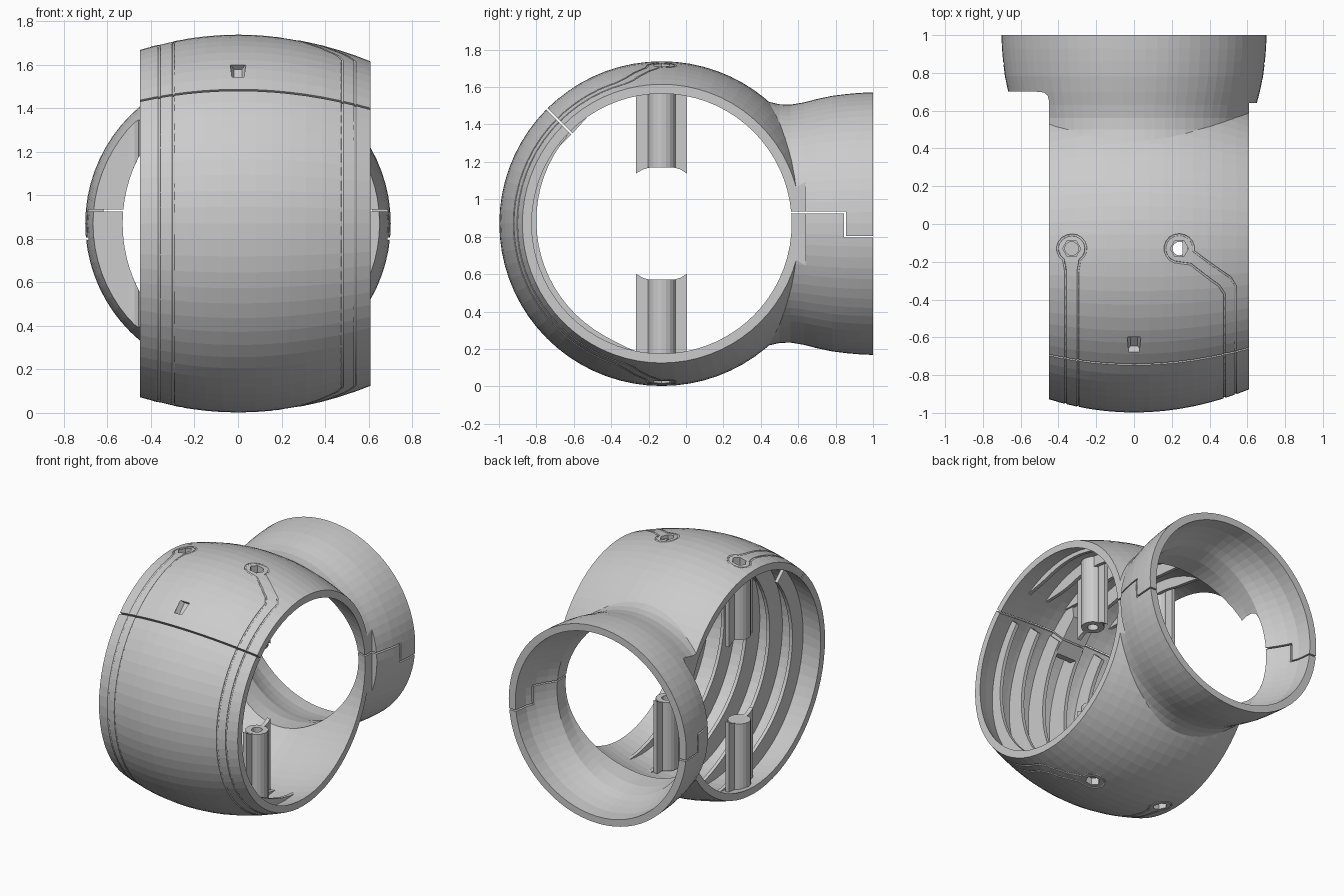
import bpy, bmesh
from math import sin, cos, pi, radians, ceil, hypot

if "Cube" in bpy.data.objects:
    bpy.data.objects.remove(bpy.data.objects["Cube"])

CY, CZ = -0.13, 0.87            # barrel axis


def R(x):                       # barrel outer radius along x
    return 0.868 - 0.33 * x * x - 0.015 * min(x, 0) ** 2


def make(name, rings):
    """Solid from a stack of closed rings, capped at both ends."""
    bm = bmesh.new()
    vs = [[bm.verts.new(p) for p in r] for r in rings]
    n = len(rings[0])
    for a, b in zip(vs, vs[1:]):
        for i in range(n):
            j = (i + 1) % n
            bm.faces.new((a[i], a[j], b[j], b[i]))
    bm.faces.new(vs[0])
    bm.faces.new(vs[-1])
    bmesh.ops.recalc_face_normals(bm, faces=bm.faces)
    me = bpy.data.meshes.new(name)
    bm.to_mesh(me)
    bm.free()
    ob = bpy.data.objects.new(name, me)
    bpy.context.collection.objects.link(ob)
    return ob


def loft(name, axis, secs, n=72, c=None):
    """Elliptical sections (position, radius a, radius b) along an axis."""
    rings = []
    for t, a, b in secs:
        ring = []
        for i in range(n):
            u, v = a * cos(2 * pi * i / n), b * sin(2 * pi * i / n)
            if axis == 'x':
                ring.append((t, CY + u, CZ + v))
            elif axis == 'y':
                ring.append((u, t, CZ + v))
            else:
                ring.append((c[0] + u, c[1] + v, t))
        rings.append(ring)
    return make(name, rings)


def prism(name, axis, pts, lo, hi):
    """Polygon extruded along x (pts are y,z) or z (pts are x,y)."""
    f = (lambda p, t: (t, p[0], p[1])) if axis == 'x' else (lambda p, t: (p[0], p[1], t))
    return make(name, [[f(p, t) for p in pts] for t in (lo, hi)])


def boolean(ob, tool, op='DIFFERENCE'):
    m = ob.modifiers.new('b', 'BOOLEAN')
    m.operation, m.object, m.solver = op, tool, 'EXACT'
    dg = bpy.context.evaluated_depsgraph_get()
    me = bpy.data.meshes.new_from_object(ob.evaluated_get(dg))
    ob.modifiers.clear()
    ob.data = me
    bpy.data.objects.remove(tool)


# Barrel body and rear neck
xs = [-0.46 + 1.08 * i / 14 for i in range(15)]
body = loft('barrel_shell', 'x', [(x, R(x), R(x)) for x in xs])
neck = [(0.3, .62), (.38, .672), (.44, .652), (.5, .638), (.56, .636), (.63, .648), (.7, .666),
        (.78, .683), (.86, .693), (.93, .699), (1.0, .702)]
boolean(body, loft('neck', 'y', [(y, r, r) for y, r in neck]), 'UNION')
xi = [-0.6] + xs + [0.75]
boolean(body, loft('bore', 'x', [(x, R(x) - .05, R(x) - .05) for x in xi]))
boolean(body, loft('neck_bore', 'y', [(.35, .5, .56), (.6, .54, .575), (.7, .53, .6), (.76, .57, .62),
                                      (.83, .61, .637), (.9, .638, .65), (1.05, .655, .655)]))
# Side openings trimmed around the neck
boolean(body, prism('trim_left', 'z', [(-1, -1.2), (-.45, -1.2), (-.45, .65), (-.457, .68), (-.475, .695),
                                       (-.5, .7), (-1, .705)], -1, 3))
boolean(body, prism('trim_right', 'z', [(1, -1.2), (.61, -1.2), (.61, .64), (1, .64)], -1, 3))

# Clamp lug behind the front seam
boolean(body, prism('lug', 'x', [(-.75, 1.42), (-.735, 1.29), (-.68, 1.28), (-.6, 1.36), (-.5, 1.47),
                                 (-.52, 1.595), (-.64, 1.51)], -.09, .09), 'UNION')

# Posts with side wings, hex recesses and screw holes, top and bottom
posts = []
for x in (-.33, .24):
    for top in (False, True):
        z = (lambda v: 1.74 - v) if top else (lambda v: v)
        p = loft('post', 'z', [(z(.08), .075, .075), (z(.57), .075, .075)], 20, (x, CY))
        wing = [(-.268, .08), (.005, .08), (.005, .602), (-.03, .58), (-.08, .566), (-.18, .566),
                (-.23, .58), (-.268, .602)]
        boolean(p, prism('wing', 'x', [(a, z(b)) for a, b in wing], x - .014, x + .014), 'UNION')
        for o in (body, p):
            boolean(o, loft('hex', 'z', [(z(-.1), .048, .048), (z(.13), .048, .048)], 6, (x, CY)))
        if top or x > 0:
            boolean(p, loft('hole', 'z', [(z(-.1), .036, .036), (z(.8), .036, .036)], 16, (x, CY)))
        p.name = ('upper' if top else 'lower') + '_post'
        posts.append(p)

# Slanted hex screw pocket on the front
hexring = []
for d in (-.045, .05):
    ring = []
    for i in range(6):
        a, b = .036 * cos(i * pi / 3), .036 * sin(i * pi / 3)
        ring.append((a, -.635 + .707 * (d - b), 1.565 + .707 * (d + b)))
    hexring.append(ring)
boolean(body, make('screw_pocket', hexring))

# Split lines: slanted front seam and stepped neck seam
s, w = .7071, .005
boolean(body, prism('front_seam', 'x', [(CY - s * r - e * s, CZ + s * r - e * s)
                                        for r, e in ((.6, w), (1, w), (1, -w), (.6, -w))], -.8, .9))
boolean(body, prism('neck_seam', 'x', [(.4, .935), (.4, .925), (.845, .925), (.845, .795), (1.1, .795),
                                       (1.1, .805), (.855, .805), (.855, .935)], -1, 1))


# Fine band grooves wrapping the front between the hex recesses
def groove(half):
    full = half + [(x, pi * .87 - t) for x, t in reversed(half)]
    pts = []
    for (x0, t0), (x1, t1) in zip(full, full[1:] + full[:1]):
        n = max(1, ceil(hypot(x1 - x0, t1 - t0) / .06))
        pts += [(x0 + (x1 - x0) * i / n, t0 + (t1 - t0) * i / n) for i in range(n)]
    cu = bpy.data.curves.new('groove', 'CURVE')
    cu.dimensions, cu.bevel_depth, cu.bevel_resolution = '3D', .007, 0
    sp = cu.splines.new('POLY')
    sp.points.add(len(pts) - 1)
    sp.use_cyclic_u = True
    for q, (x, t) in zip(sp.points, pts):
        a = pi / 2 + t / .87
        q.co = (x, CY + R(x) * cos(a), CZ + R(x) * sin(a), 1)
    co = bpy.data.objects.new('groove_curve', cu)
    bpy.context.collection.objects.link(co)
    dg = bpy.context.evaluated_depsgraph_get()
    me = bpy.data.meshes.new_from_object(co.evaluated_get(dg))
    bm = bmesh.new()
    bm.from_mesh(me)
    bmesh.ops.recalc_face_normals(bm, faces=bm.faces)
    bm.to_mesh(me)
    bm.free()
    bpy.data.objects.remove(co)
    tool = bpy.data.objects.new('groove_tool', me)
    bpy.context.collection.objects.link(tool)
    boolean(body, tool)


def arc(xc, a0, a1, n=14):
    return [(xc + .076 * cos(radians(a0 + (a1 - a0) * i / n)),
             -.076 * sin(radians(a0 + (a1 - a0) * i / n))) for i in range(n + 1)]


groove([(-.363, .13)] + arc(-.33, 235, -55) + [(-.297, .13)])
groove([(.48, .27), (.45, .215), (.30, .085)] + arc(.24, 270, -10) + [(.51, .17), (.538, .225)])


# Crescent stiffening ribs inside the front and roof
def rib(name, x, a0, a1, taper_start):
    outer, inner, n = [], [], 28
    ro = R(x) - .025
    for i in range(n + 1):
        f = i / n
        a = radians(a0 + (a1 - a0) * f)
        k = min(1, (1 - f) / .3)
        if taper_start:
            k = min(k, f / .3)
        ri = ro - .01 - max(0, ro - .01 - (.70 + .03 * cos(a) + .015 * sin(a))) * sin(k * pi / 2)
        outer.append((CY + ro * cos(a), CZ + ro * sin(a)))
        inner.append((CY + ri * cos(a), CZ + ri * sin(a)))
    prism(name, 'x', outer + inner[::-1], x - .012, x + .012)


for x in (-.27, -.09, .09, .27, .45):
    rib('front_rib', x, 137, 285, False)
    rib('roof_rib', x, 52, 125, True)
